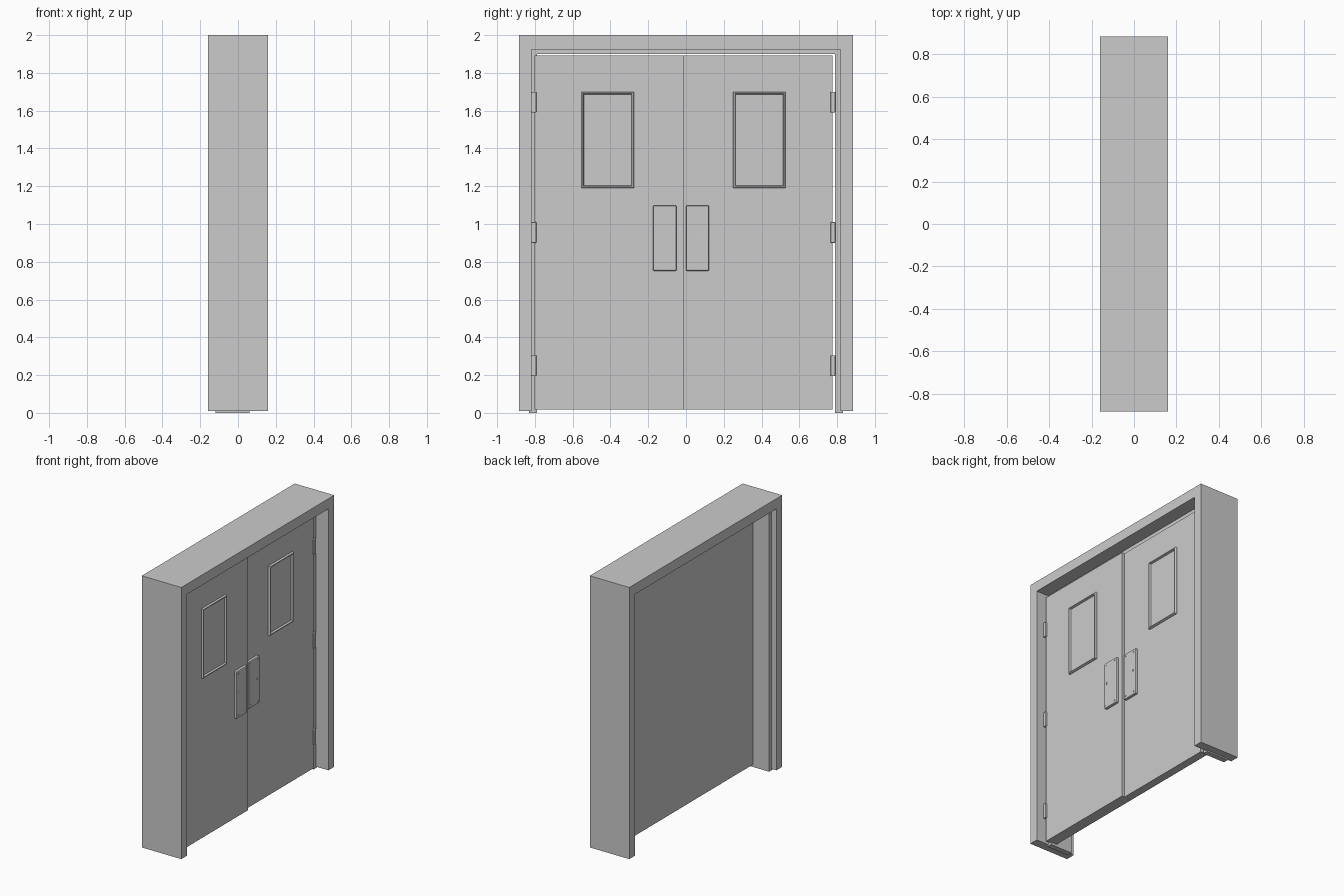
import bpy, bmesh

if "Cube" in bpy.data.objects:
    bpy.data.objects.remove(bpy.data.objects["Cube"])

grey = bpy.data.materials.new("light_grey_paint")
grey.diffuse_color = (0.6, 0.6, 0.6, 1)
grey.use_nodes = True
grey.node_tree.nodes["Principled BSDF"].inputs["Base Color"].default_value = grey.diffuse_color


def finish(name, bm, bevel=0.0):
    bmesh.ops.recalc_face_normals(bm, faces=bm.faces)
    me = bpy.data.meshes.new(name)
    bm.to_mesh(me)
    bm.free()
    me.materials.append(grey)
    ob = bpy.data.objects.new(name, me)
    bpy.context.collection.objects.link(ob)
    if bevel:
        m = ob.modifiers.new("soft_edges", 'BEVEL')
        m.width = bevel
        m.segments = 2
    return ob


def prism(name, pts, x0, x1):
    """Extrude a (y, z) outline from x0 to x1."""
    bm = bmesh.new()
    face = bm.faces.new([bm.verts.new((x0, y, z)) for y, z in pts])
    ext = bmesh.ops.extrude_face_region(bm, geom=[face])
    verts = [v for v in ext["geom"] if isinstance(v, bmesh.types.BMVert)]
    bmesh.ops.translate(bm, verts=verts, vec=(x1 - x0, 0, 0))
    return finish(name, bm)


def box(name, x, y, z, bevel=0.0, insets=()):
    """Box from ranges; insets are (width, depth) steps on the +x face."""
    bm = bmesh.new()
    bmesh.ops.create_cube(bm, size=1)
    for v in bm.verts:
        for i, r in enumerate((x, y, z)):
            v.co[i] = r[0] if v.co[i] < 0 else r[1]
    bm.normal_update()
    front = max(bm.faces, key=lambda f: f.normal.x)
    for width, depth in insets:
        bmesh.ops.inset_region(bm, faces=[front], thickness=width, depth=0)
        bmesh.ops.translate(bm, verts=list(front.verts), vec=(depth, 0, 0))
    return finish(name, bm, bevel)


def arch(outer, top, inner, under, base):
    return [(-outer, base), (-outer, top), (outer, top), (outer, base),
            (inner, base), (inner, under), (-inner, under), (-inner, base)]


# Door frame and the stop strip inside it
prism("door_frame", arch(0.885, 2.0, 0.818, 1.925, 0.01), -0.16, 0.16)
prism("door_stop", arch(0.83, 1.935, 0.79, 1.90, 0.0), -0.12, 0.06)

# Door leaves with windows, push plates and hinges; the set sits a little off centre
MID = -0.0135
for side, s, front, plate in (("left", -1, 0.092, (-0.175, -0.05)),
                              ("right", 1, 0.07, (0.0, 0.122))):
    def span(a, b):
        return tuple(sorted((MID + s * a, MID + s * b)))

    box(side + "_door", (0.01, front), span(0.0005, 0.789), (0.018, 1.893))
    box(side + "_window", (front - 0.005, front + 0.008), span(0.262, 0.541),
        (1.19, 1.70), 0, ((0.005, 0.007), (0.009, 0.0), (0.006, -0.013)))

    # Push plate, corner screws and keyhole boss
    face = front + 0.02
    box(side + "_push_plate", (front - 0.005, face), plate, (0.752, 1.098), 0.006)
    for n, y in enumerate((plate[0] + 0.02, plate[1] - 0.02)):
        for m, z in enumerate((0.772, 1.078)):
            box(f"{side}_plate_screw_{n}{m}", (face - 0.002, face + 0.003),
                (y - 0.005, y + 0.005), (z - 0.005, z + 0.005), 0.002)
    ky = plate[0] + 0.024 if s < 0 else plate[1] - 0.024
    box(side + "_keyhole_boss", (face - 0.002, face + 0.004),
        (ky - 0.006, ky + 0.006), (0.93, 0.945), 0.002)

    # Three hinges on the outer edge
    for i, z in enumerate((0.195, 0.9, 1.59)):
        box(f"{side}_hinge_{i}", (front - 0.03, front + 0.012),
            span(0.779, 0.804), (z, z + 0.11), 0.003)
